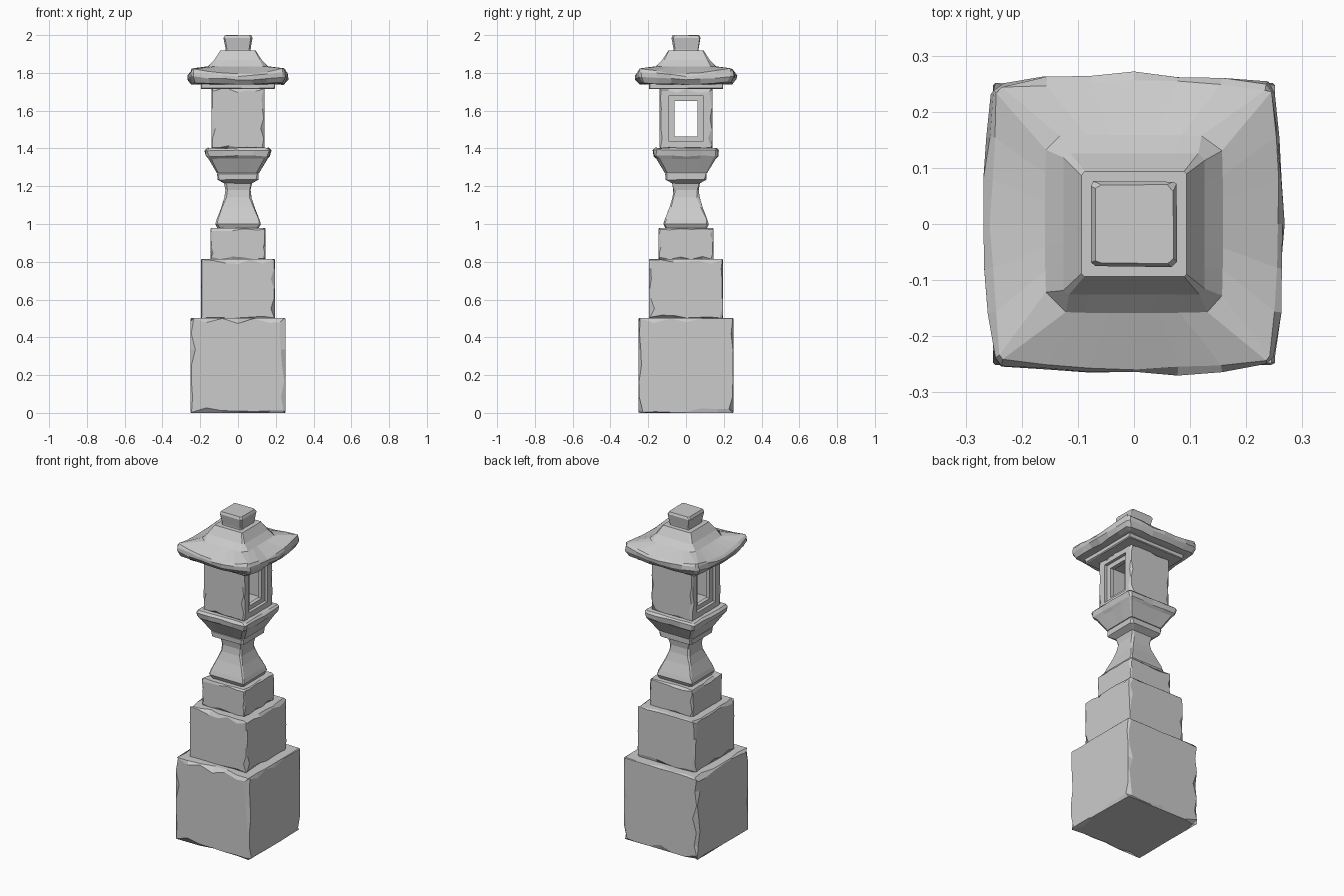
import bpy, bmesh, random, math

if "Cube" in bpy.data.objects:
    bpy.data.objects.remove(bpy.data.objects["Cube"])

random.seed(4)


def finish(bm, name):
    bmesh.ops.recalc_face_normals(bm, faces=bm.faces)
    me = bpy.data.meshes.new(name)
    bm.to_mesh(me)
    bm.free()
    ob = bpy.data.objects.new(name, me)
    bpy.context.collection.objects.link(ob)
    return ob


def box(bm, half, z0, z1):
    verts = bmesh.ops.create_cube(bm, size=1)["verts"]
    for v in verts:
        v.co.x *= 2 * half[0]
        v.co.y *= 2 * half[1]
        v.co.z = z0 if v.co.z < 0 else z1


def stone_block(name, h, z0, z1, chip=0.02, cuts=5):
    """Box with thin bevels whose width varies, like chipped stone."""
    bm = bmesh.new()
    hz = (z1 - z0) / 2
    box(bm, (h, h), -hz, hz)
    bmesh.ops.subdivide_edges(bm, edges=bm.edges[:], cuts=cuts, use_grid_fill=True)
    b = 0.003
    sharp = [e for e in bm.edges if e.calc_face_angle(0) > 0.5]
    bmesh.ops.bevel(bm, geom=sharp, offset=b, segments=1, affect='EDGES', profile=0.5)
    for v in bm.verts:
        for i, lim in enumerate((h, h, hz)):
            c = v.co[i]
            if lim - 1.5 * b < abs(c) < lim - 1e-5:
                v.co[i] = math.copysign(abs(c) - chip * random.random() ** 3, c)
        v.co.z += (z0 + z1) / 2
    bmesh.ops.dissolve_limit(bm, angle_limit=0.005, verts=bm.verts[:], edges=bm.edges[:])
    return finish(bm, name)


def square_stack(name, levels, n=1, rough=0.0):
    """Stacked square rings: (z, half width, corner cut, corner lift, side bulge, roughness)."""
    bm = bmesh.new()
    rings = []
    for z, h, cut, lift, bulge, r in levels:
        ring = []
        for k in range(4):
            a = k * math.pi / 2
            for j in range(n + 1):
                s = 2 * j / n - 1
                t = (h - cut * random.uniform(1 - rough, 1 + rough)) * s
                d = h + bulge * (1 - s * s) + random.uniform(-r, r)
                ring.append(bm.verts.new((t * math.cos(a) + d * math.sin(a),
                                          t * math.sin(a) - d * math.cos(a),
                                          z + lift * s * s + random.uniform(-r, r))))
        rings.append(ring)
    for lo, hi in zip(rings, rings[1:]):
        m = len(lo)
        for i in range(m):
            bm.faces.new((lo[i], lo[(i + 1) % m], hi[(i + 1) % m], hi[i]))
    bm.faces.new(rings[0][::-1])
    bm.faces.new(rings[-1])
    return finish(bm, name)


def carve(ob, cutter):
    mod = ob.modifiers.new("cut", 'BOOLEAN')
    mod.operation, mod.solver, mod.object = 'DIFFERENCE', 'EXACT', cutter
    bpy.context.view_layer.objects.active = ob
    bpy.ops.object.modifier_apply(modifier=mod.name)
    bpy.data.objects.remove(cutter)


def box_cutter(half, z0, z1, x=0):
    bm = bmesh.new()
    box(bm, half, z0, z1)
    bmesh.ops.translate(bm, verts=bm.verts, vec=(x, 0, 0))
    return finish(bm, "cutter")


# stepped plinth
stone_block("base_block", 0.251, 0, 0.503, 0.03)
stone_block("middle_block", 0.195, 0.5, 0.815, 0.025)
stone_block("upper_block", 0.145, 0.81, 0.978, 0.016, 4)

# waisted pedestal and the flared tray it carries
square_stack("pedestal", [(z, h, c, 0, 0, 0.001) for z, h, c in (
    (0.975, 0.108, 0.012), (1.0, 0.12, 0.012), (1.025, 0.112, 0.006), (1.09, 0.087, 0.008),
    (1.14, 0.072, 0.012), (1.18, 0.067, 0.012), (1.215, 0.073, 0.008), (1.235, 0.108, 0.012),
    (1.265, 0.11, 0.008), (1.275, 0.104, 0.008))], rough=0.6)
square_stack("tray", [(z, h, c, 0, 0, r) for z, h, c, r in (
    (1.27, 0.112, 0.01, 0), (1.345, 0.155, 0.012, 0.002), (1.36, 0.168, 0.015, 0.004),
    (1.39, 0.174, 0.015, 0.004), (1.402, 0.162, 0.014, 0.003), (1.402, 0.14, 0.01, 0))],
    n=4, rough=0.5)

# hollow lamp chamber: round hole in front, framed windows on both sides
chamber = stone_block("lamp_chamber", 0.139, 1.40, 1.718, 0.02)
carve(chamber, box_cutter((0.095, 0.095), 1.45, 1.68))
carve(chamber, box_cutter((0.3, 0.06), 1.463, 1.652))
for side in (-1, 1):
    carve(chamber, box_cutter((0.04, 0.09), 1.437, 1.68, side * 0.16))
bm = bmesh.new()
bmesh.ops.create_cone(bm, segments=24, radius1=0.066, radius2=0.066, depth=0.2, cap_ends=True)
for v in bm.verts:
    v.co = (v.co.x, v.co.z - 0.17, v.co.y + 1.557)
carve(chamber, finish(bm, "cutter"))

# roof: support slab, swept eaves with worn rim, steep crown
stone_block("roof_slab", 0.196, 1.714, 1.765, 0.006, 2)
square_stack("roof", [
    (1.738, 0.215, 0.01, 0.004, 0, 0),
    (1.738, 0.236, 0.014, 0.01, 0.008, 0.005),
    (1.765, 0.251, 0.016, 0.016, 0.015, 0.005),
    (1.785, 0.250, 0.014, 0.022, 0.017, 0.006),
    (1.796, 0.242, 0.008, 0.028, 0.014, 0.004),
    (1.835, 0.157, 0.03, 0.0, 0.002, 0),
    (1.868, 0.126, 0.01, 0, 0, 0),
    (1.918, 0.094, 0.006, 0, 0, 0)], n=6, rough=0.3)

# flared finial
square_stack("finial", [(z, h, 0.006, 0, 0, 0.001) for z, h in (
    (1.91, 0.066), (1.925, 0.066), (1.985, 0.076))] + [(1.999, 0.07, 0.008, 0, 0, 0.001)], rough=0.6)
